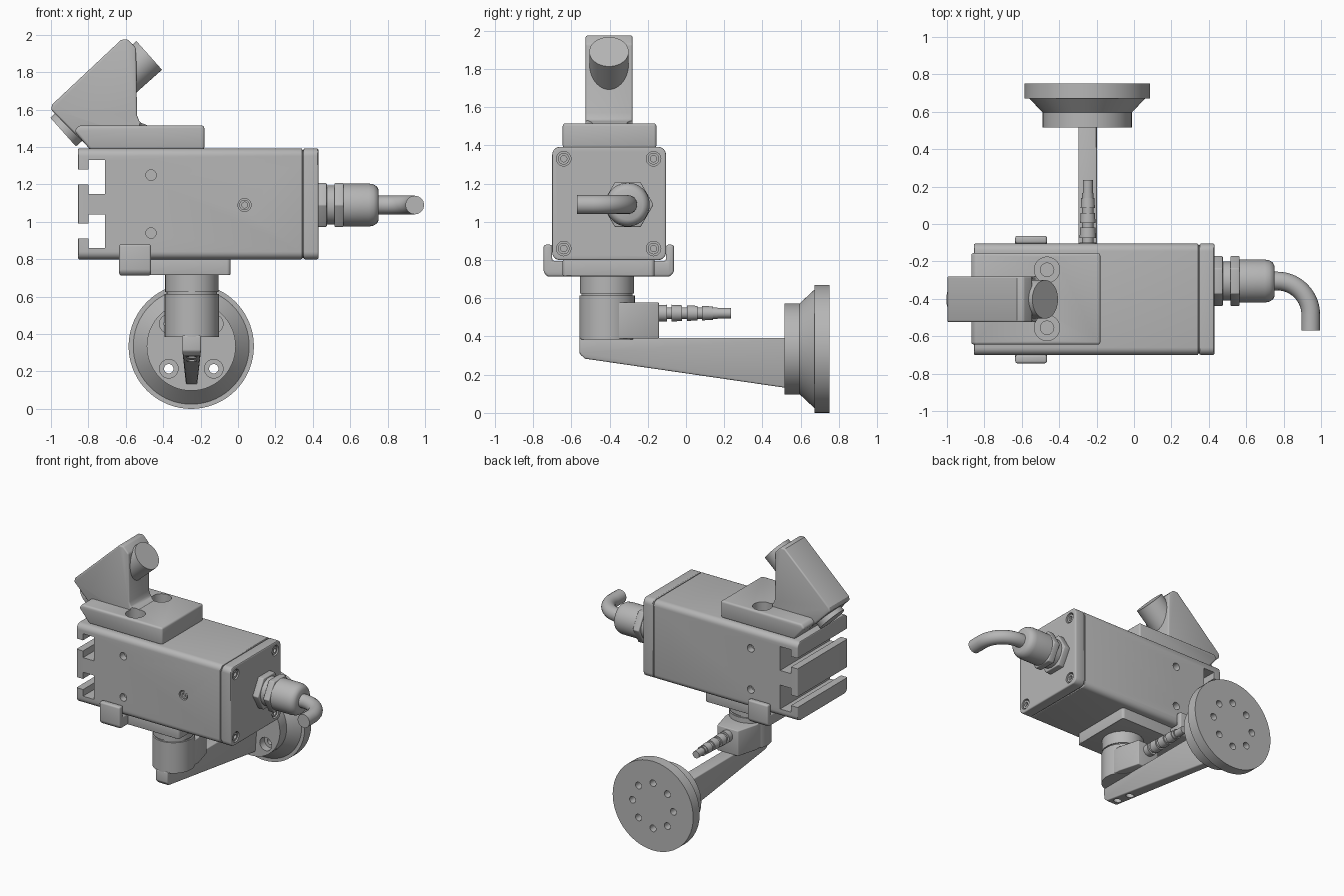
import bpy, bmesh
from math import sin, cos, pi, radians
from mathutils import Vector, Matrix

if "Cube" in bpy.data.objects:
    bpy.data.objects.remove(bpy.data.objects["Cube"])

GREY = (0.47, 0.47, 0.47, 1)
metal = bpy.data.materials.new("plain grey")
metal.use_nodes = True
metal.diffuse_color = GREY
metal.node_tree.nodes["Principled BSDF"].inputs["Base Color"].default_value = GREY


def activate(ob):
    bpy.ops.object.select_all(action='DESELECT')
    ob.select_set(True)
    bpy.context.view_layer.objects.active = ob


def make(name, bm, bevel=0):
    """Turn a bmesh into an object, with an optional rounded edge."""
    bmesh.ops.recalc_face_normals(bm, faces=bm.faces)
    me = bpy.data.meshes.new(name)
    bm.to_mesh(me)
    bm.free()
    me.materials.append(metal)
    ob = bpy.data.objects.new(name, me)
    bpy.context.collection.objects.link(ob)
    if bevel:
        mod = ob.modifiers.new("round", 'BEVEL')
        mod.width, mod.segments, mod.limit_method = bevel, 3, 'ANGLE'
        mod.angle_limit = radians(40)
        activate(ob)
        bpy.ops.object.modifier_apply(modifier=mod.name)
    return ob


def prism(name, pts, axis, a, b, bevel=0):
    """Extrude a flat profile along one axis from a to b."""
    place = {'x': lambda u, v, w: (w, u, v),
             'y': lambda u, v, w: (u, w, v),
             'z': lambda u, v, w: (u, v, w)}[axis]
    bm = bmesh.new()
    ends = [[bm.verts.new(place(u, v, w)) for u, v in pts] for w in (a, b)]
    for ring in ends:
        bm.faces.new(ring)
    for i in range(len(pts)):
        j = (i + 1) % len(pts)
        bm.faces.new((ends[0][i], ends[0][j], ends[1][j], ends[1][i]))
    return make(name, bm, bevel)


def rect(u0, v0, u1, v1, r=0, seg=6):
    """Rectangle profile, with round corners when r is set."""
    if not r:
        return [(u0, v0), (u1, v0), (u1, v1), (u0, v1)]
    pts = []
    for k, (u, v) in enumerate([(u1 - r, v1 - r), (u0 + r, v1 - r),
                                (u0 + r, v0 + r), (u1 - r, v0 + r)]):
        for i in range(seg + 1):
            t = pi / 2 * (k + i / seg)
            pts.append((u + r * cos(t), v + r * sin(t)))
    return pts


def lathe(name, profile, centre, direction, n=40, bevel=0):
    """Turn (radius, distance) pairs around an axis and cap both ends."""
    bm = bmesh.new()
    rings = [[bm.verts.new((r * cos(2 * pi * i / n), r * sin(2 * pi * i / n), h))
              for i in range(n)] for r, h in profile]
    for lo, hi in zip(rings, rings[1:]):
        for i in range(n):
            bm.faces.new((lo[i], lo[(i + 1) % n], hi[(i + 1) % n], hi[i]))
    bm.faces.new(rings[0])
    bm.faces.new(rings[-1])
    turn = Vector(direction).to_track_quat('Z', 'Y').to_matrix().to_4x4()
    bm.transform(Matrix.Translation(centre) @ turn)
    return make(name, bm, bevel)


def cut(target, cutters):
    for c in cutters:
        c.hide_render = True
        mod = target.modifiers.new("cut", 'BOOLEAN')
        mod.operation, mod.solver, mod.object = 'DIFFERENCE', 'EXACT', c
        activate(target)
        bpy.ops.object.modifier_apply(modifier=mod.name)
        bpy.data.objects.remove(c)


def bore(centre, direction, r, depth):
    """Straight hole cutter that starts just outside the surface."""
    return lathe("cutter", [(r, -0.02), (r, depth)], centre, direction, 24)


def screw(name, centre, direction, r=0.03):
    """Socket-head screw; the last ring is the socket floor."""
    lathe(name, [(r, 0), (r, 0.024), (r * 0.55, 0.024), (r * 0.55, 0.006)],
          centre, direction, 24)


# Main housing with two T-slots at its open end
housing = prism("housing", rect(-0.7, 0.8, -0.105, 1.392, 0.04), 'x', -0.855, 0.344, 0.006)
slots = []
for z in (1.24, 0.95):
    t = [(-0.9, z - 0.04), (-0.8, z - 0.04), (-0.8, z - 0.09), (-0.71, z - 0.09),
         (-0.71, z + 0.09), (-0.8, z + 0.09), (-0.8, z + 0.04), (-0.9, z + 0.04)]
    slots.append(prism("cutter", t, 'y', -0.9, 0.1))
for z in (1.25, 0.94):
    slots.append(bore((-0.465, -0.7, z), (0, 1, 0), 0.028, 0.05))
    slots.append(bore((-0.465, -0.105, z), (0, -1, 0), 0.028, 0.05))
slots.append(bore((0.035, -0.7, 1.09), (0, 1, 0), 0.035, 0.03))
cut(housing, slots)
screw("side_screw", (0.035, -0.67, 1.09), (0, -1, 0), 0.028)

# End cover with four recessed screws
prism("cover_seal", rect(-0.692, 0.808, -0.113, 1.384, 0.04), 'x', 0.33, 0.36)
cover = prism("end_cover", rect(-0.7, 0.8, -0.105, 1.392, 0.04), 'x', 0.35, 0.43, 0.008)
corners = [(y, z) for y in (-0.64, -0.17) for z in (0.86, 1.33)]
cut(cover, [bore((0.43, y, z), (-1, 0, 0), 0.038, 0.03) for y, z in corners])
for y, z in corners:
    screw("cover_screw", (0.4, y, z), (1, 0, 0))

# Cable gland and bent cable
GLAND = Vector((0, -0.305, 1.09))
lathe("gland_flange_nut", [(0.135, 0.425), (0.135, 0.475)], GLAND, (1, 0, 0), 6, 0.006)
lathe("gland_neck", [(0.105, 0.47), (0.105, 0.53)], GLAND, (1, 0, 0))
lathe("gland_hex_nut", [(0.135, 0.515), (0.135, 0.565)], GLAND, (1, 0, 0), 6, 0.006)
lathe("gland_dome", [(0.115, 0.56), (0.115, 0.7), (0.11, 0.725), (0.098, 0.743),
                     (0.08, 0.752)], GLAND, (1, 0, 0))
path = [(0.72, -0.305)]
path += [(0.765 + 0.18 * sin(t), -0.485 + 0.18 * cos(t))
         for t in (pi / 2 * i / 14 for i in range(15))]
path.append((0.945, -0.57))
curve = bpy.data.curves.new("cable", 'CURVE')
curve.dimensions, curve.bevel_depth, curve.bevel_resolution = '3D', 0.05, 6
curve.use_fill_caps = True
line = curve.splines.new('POLY')
line.points.add(len(path) - 1)
for p, (x, y) in zip(line.points, path):
    p.co = (x, y, 1.09, 1)
curve.materials.append(metal)
cable = bpy.data.objects.new("cable", curve)
bpy.context.collection.objects.link(cable)
activate(cable)
bpy.ops.object.convert(target='MESH')

# Top plate and the slanted head standing on it
plate = prism("top_plate", [(-0.79, 1.385), (-0.18, 1.385), (-0.18, 1.515),
                            (-0.85, 1.515), (-0.875, 1.485)], 'y', -0.645, -0.155, 0.014)
head = prism("slanted_head", [(-0.8, 1.4), (-1.0, 1.6), (-0.993, 1.628), (-0.625, 1.973),
                              (-0.59, 1.976), (-0.545, 1.93), (-0.54, 1.57), (-0.525, 1.532),
                              (-0.48, 1.515), (-0.48, 1.42)], 'y', -0.525, -0.28, 0.01)
for y in (-0.555, -0.245):
    for part in (plate, head):
        cut(part, [lathe("cutter", [(0.036, 1.41), (0.036, 1.45), (0.068, 1.45), (0.068, 1.6)],
                         (-0.465, y, 0), (0, 0, 1))])
start, end = Vector((-0.935, -0.403, 1.48)), Vector((-0.475, -0.403, 1.89))
lathe("head_barrel", [(0.103, 0), (0.103, (end - start).length)], start, end - start, 48)

# Clip hugging the housing and the plate under it
prism("housing_clip", [(-0.745, 0.88), (-0.745, 0.735), (-0.725, 0.713), (-0.085, 0.713),
                       (-0.063, 0.735), (-0.063, 0.88), (-0.105, 0.88), (-0.105, 0.795),
                       (-0.7, 0.795), (-0.7, 0.88)], 'x', -0.635, -0.465, 0.012)
prism("lower_plate", rect(-0.5, -0.645, -0.04, -0.165, 0.02), 'z', 0.715, 0.802, 0.006)

# Swivel neck, its rear socket and the ribbed lead
lathe("swivel_neck", [(0.145, 0.385), (0.145, 0.615), (0.134, 0.615), (0.134, 0.626),
                      (0.142, 0.626), (0.142, 0.72)], (-0.247, -0.413, 0), (0, 0, 1), 48)
prism("rear_socket", [(-0.377, -0.413), (-0.117, -0.413), (-0.117, -0.3), (-0.16, -0.142),
                      (-0.334, -0.142), (-0.377, -0.3)], 'z', 0.388, 0.578, 0.006)
ribs = [(0.042, -0.16)]
for i in range(4):
    y, r = -0.1 + 0.08 * i, 0.044 - 0.003 * i
    ribs += [(r, y), (0.03, y), (0.03, y + 0.025), (r, y + 0.025)]
ribs += [(0.034, 0.165), (0.027, 0.165), (0.027, 0.235)]
lathe("ribbed_lead", ribs, (-0.247, 0, 0.522), (0, 1, 0), 24)

# Tapering support arm
bm = bmesh.new()
for y, top, bottom, w in ((-0.557, 0.392, 0.31, 0.05), (-0.53, 0.392, 0.284, 0.046),
                          (0.53, 0.392, 0.13, 0.03)):
    for s in (-1, 1):
        bm.verts.new((-0.248 + s * 0.05, y, top))
        bm.verts.new((-0.248 + s * w, y, bottom))
bmesh.ops.convex_hull(bm, input=bm.verts)
bmesh.ops.dissolve_limit(bm, angle_limit=radians(2), verts=bm.verts, edges=bm.edges)
arm = make("support_arm", bm, 0.008)
cut(arm, [bore((-0.248, y, 0.24), (0, 0, 1), 0.028, 0.09) for y in (-0.47, -0.34)])

# Round wall base with four screw holes and four blind holes
CENTRE = Vector((-0.25, 0, 0.335))
base = lathe("wall_base", [(0.238, 0.515), (0.238, 0.595), (0.31, 0.672), (0.335, 0.672),
                           (0.335, 0.75)], CENTRE, (0, 1, 0), 72)
holes = []
for k in range(8):
    a = k * pi / 4
    spot = CENTRE + 0.17 * Vector((cos(a), 0, sin(a)))
    if k % 2:
        holes.append(lathe("cutter", [(0.05, 0.48), (0.05, 0.57), (0.025, 0.57), (0.025, 0.8)],
                           spot, (0, 1, 0), 24))
    else:
        holes.append(bore(spot + Vector((0, 0.75, 0)), (0, -1, 0), 0.025, 0.06))
cut(base, holes)

# Smooth round surfaces, keep edges crisp
for ob in bpy.context.scene.objects:
    if ob.type == 'MESH':
        activate(ob)
        bpy.ops.object.shade_smooth_by_angle(angle=radians(30))
